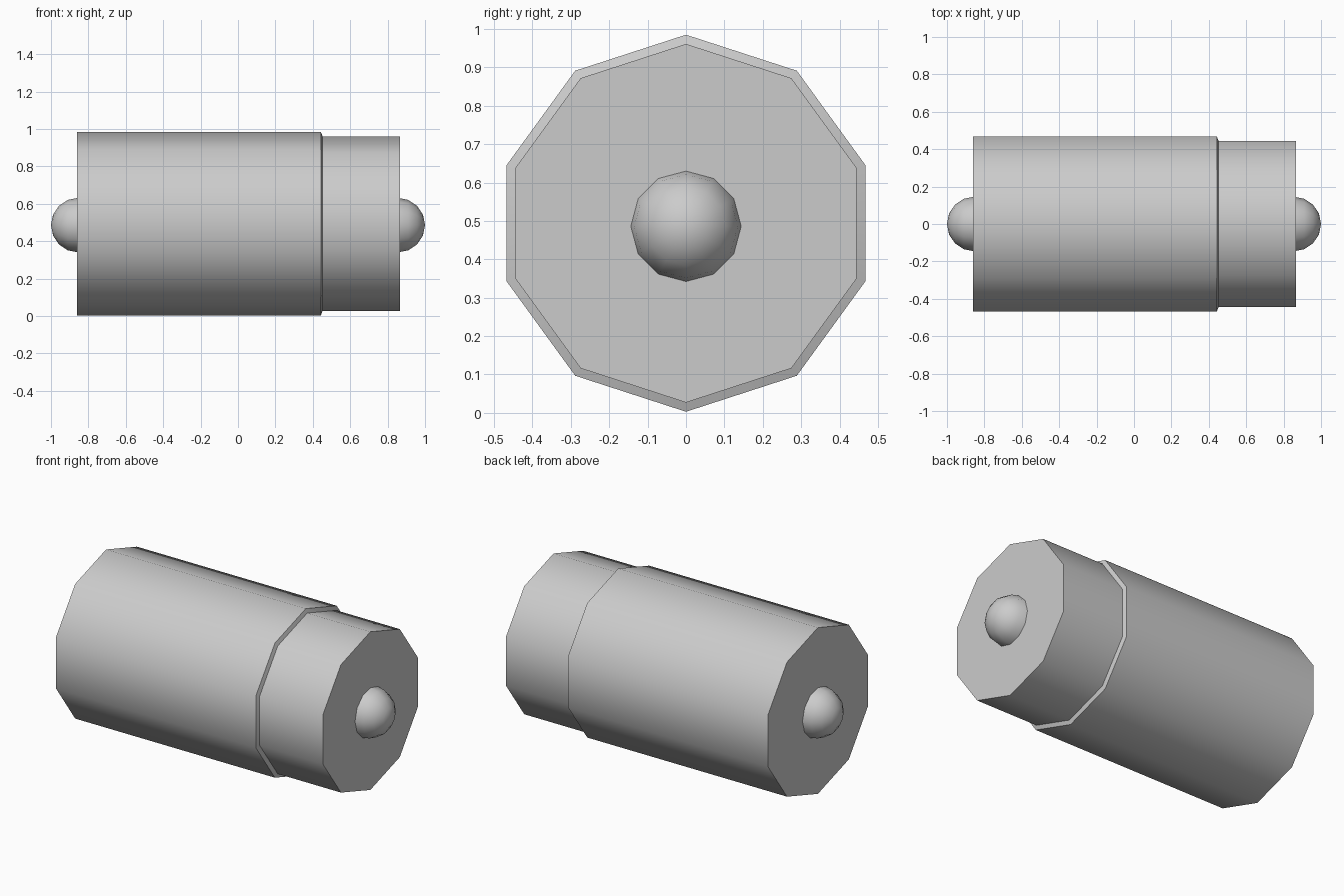
import bpy, bmesh
from math import sin, cos, pi, radians

if "Cube" in bpy.data.objects:
    bpy.data.objects.remove(bpy.data.objects["Cube"])

AXIS_Z = 0.494   # height of the body's long axis
KNOB_Z = 0.486   # height of the end knobs


def lathe(name, profile, sides, z):
    """Spin (x, radius) points around a line along x; radius 0 makes a pole."""
    bm = bmesh.new()
    rings = []
    for x, r in profile:
        if r == 0:
            rings.append([bm.verts.new((x, 0, z))])
        else:
            rings.append([bm.verts.new((x, r * sin(2 * pi * i / sides),
                                        z + r * cos(2 * pi * i / sides)))
                          for i in range(sides)])
    for a, b in zip(rings, rings[1:]):
        for i in range(sides):
            j = (i + 1) % sides
            quad = [a[i % len(a)], a[j % len(a)], b[j % len(b)], b[i % len(b)]]
            bm.faces.new(list(dict.fromkeys(quad)))
    # flat caps on open ends
    for ring in (rings[0], rings[-1]):
        if len(ring) > 1:
            bm.faces.new(ring)
    bmesh.ops.recalc_face_normals(bm, faces=bm.faces)
    mesh = bpy.data.meshes.new(name)
    bm.to_mesh(mesh)
    bm.free()
    ob = bpy.data.objects.new(name, mesh)
    bpy.context.collection.objects.link(ob)
    bpy.ops.object.select_all(action='DESELECT')
    ob.select_set(True)
    bpy.context.view_layer.objects.active = ob
    bpy.ops.object.shade_smooth_by_angle(angle=radians(50))
    return ob


# ten-sided body with a slightly narrower collar on the right end
lathe("body", [(-0.862, 0.491), (0.443, 0.491), (0.452, 0.467),
               (0.80, 0.467), (0.865, 0.467)], 10, AXIS_Z)

# domed contact knob on each end
R = 0.146
for side, label in ((-1, "left"), (1, "right")):
    dome = [(side * (1 - R + R * sin(pi / 2 * k / 4)),
             R * cos(pi / 2 * k / 4) if k < 4 else 0) for k in range(5)]
    lathe(label + "_knob", dome, 12, KNOB_Z)
